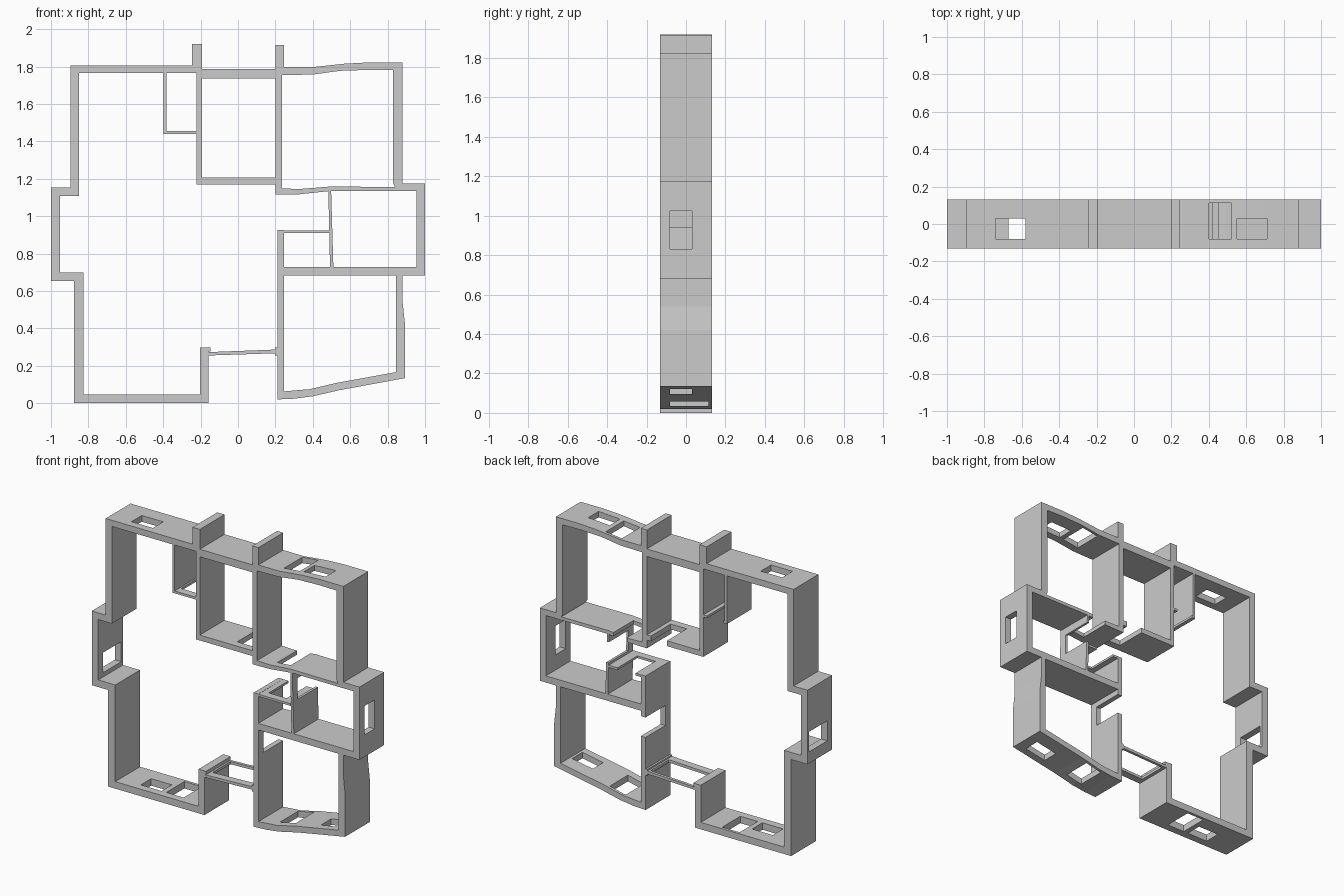
import bpy, bmesh

H = 0.132                    # half depth of the walls along y
WINDOW = (-0.08, 0.03)       # y ranges of the three opening types
BALCONY = (-0.08, 0.113)
DOOR = (-0.08, 0.2)


def prism(name, profile, y0=-H, y1=H):
    """Extrude an x/z outline along y."""
    bm = bmesh.new()
    face = bm.faces.new([bm.verts.new((x, y0, z)) for x, z in profile])
    ext = bmesh.ops.extrude_face_region(bm, geom=[face])
    for v in ext["geom"]:
        if isinstance(v, bmesh.types.BMVert):
            v.co.y = y1
    bmesh.ops.recalc_face_normals(bm, faces=bm.faces)
    me = bpy.data.meshes.new(name)
    bm.to_mesh(me)
    bm.free()
    ob = bpy.data.objects.new(name, me)
    bpy.context.collection.objects.link(ob)
    return ob


def rect(x0, x1, z0, z1):
    return [(x0, z0), (x1, z0), (x1, z1), (x0, z1)]


def wall(name, profile, *openings):
    """Wall with openings given as (x0, x1, z0, z1, y range)."""
    ob = prism(name, profile)
    cutters = []
    for x0, x1, z0, z1, (y0, y1) in openings:
        c = prism("cutter", rect(x0, x1, z0, z1), y0, y1)
        c.hide_render = True
        m = ob.modifiers.new("opening", 'BOOLEAN')
        m.operation, m.solver, m.object = 'DIFFERENCE', 'EXACT', c
        cutters.append(c)
    if cutters:
        dg = bpy.context.evaluated_depsgraph_get()
        me = bpy.data.meshes.new_from_object(ob.evaluated_get(dg))
        ob.modifiers.clear()
        ob.data = me
        for c in cutters:
            bpy.data.objects.remove(c)
    return ob


# Left outer wall with the middle room's side and floor-plan base
wall("left_outer_wall", [
    (-0.193, 1.92), (-0.247, 1.92), (-0.247, 1.806), (-0.896, 1.806),
    (-0.896, 1.153), (-1.0, 1.153), (-1.0, 0.652), (-0.878, 0.652),
    (-0.878, 0), (-0.158, 0), (-0.158, 0.275),
    (-0.147, 0.275), (-0.147, 0.298), (-0.203, 0.298), (-0.203, 0.047),
    (-0.825, 0.047), (-0.825, 0.7), (-0.952, 0.7), (-0.952, 1.108),
    (-0.85, 1.108), (-0.85, 1.764), (-0.222, 1.764), (-0.222, 1.17),
    (0.2, 1.17), (0.2, 1.206), (-0.193, 1.206)],
    (-0.74, -0.58, 1.7, 1.85, WINDOW),
    (-1.1, -0.9, 0.73, 0.865, BALCONY),
    (-0.67, -0.515, -0.1, 0.1, WINDOW),
    (-0.48, -0.35, -0.1, 0.1, BALCONY),
    (0.05, 0.17, 1.1, 1.25, DOOR))

wall("upper_middle_wall", rect(-0.193, 0.2, 1.735, 1.786))

# Upper right room: left wall and stub, bent top wall, right wall
wall("upper_right_wall", [
    (0.2, 1.914), (0.245, 1.914), (0.245, 1.797), (0.4, 1.797),
    (0.57, 1.815), (0.7, 1.822), (0.88, 1.822), (0.88, 1.155),
    (0.84, 1.155), (0.83, 1.174), (0.83, 1.78), (0.7, 1.782),
    (0.545, 1.777), (0.4, 1.757), (0.235, 1.754), (0.235, 1.115), (0.2, 1.115)],
    (0.4, 0.52, 1.7, 1.9, BALCONY), (0.55, 0.71, 1.7, 1.9, WINDOW))

# Wall between the upper right room and the bay below it
wall("right_dividing_wall", [
    (0.235, 1.115), (0.33, 1.117), (0.49, 1.134), (0.88, 1.134),
    (0.88, 1.156), (0.49, 1.158), (0.33, 1.145), (0.235, 1.148)],
    (0.35, 0.45, 1.05, 1.25, DOOR))

# Right bay, bracket shaped, with its window
wall("right_bay", [
    (0.88, 1.174), (1.0, 1.174), (1.0, 0.682), (0.245, 0.682),
    (0.245, 0.727), (0.955, 0.727), (0.955, 1.134), (0.88, 1.134)],
    (0.9, 1.1, 0.83, 1.025, WINDOW))

# Lower right room: side, bent bottom and right wall
wall("lower_right_wall", [
    (0.21, 0.925), (0.21, 0.02), (0.3, 0.024), (0.4, 0.037), (0.545, 0.07),
    (0.893, 0.134), (0.893, 0.42), (0.88, 0.54), (0.88, 0.682),
    (0.845, 0.682), (0.845, 0.166), (0.52, 0.107), (0.385, 0.075),
    (0.245, 0.063), (0.245, 0.925)],
    (0.37, 0.49, -0.1, 0.2, BALCONY),
    (0.675, 0.83, 0, 0.25, WINDOW),
    (0.15, 0.3, 0.51, 0.645, DOOR))

# Thin partitions of the small box room
wall("box_room_top", rect(0.245, 0.486, 0.909, 0.924),
     (0.285, 0.42, 0.85, 1.0, DOOR))
wall("box_room_side", [(0.492, 0.727), (0.51, 0.727), (0.498, 1.134), (0.483, 1.134)],
     (0.4, 0.6, 0.94, 1.08, DOOR))

# Service duct beside the middle room
wall("duct", [
    (-0.397, 1.764), (-0.397, 1.438), (-0.222, 1.438), (-0.222, 1.454),
    (-0.381, 1.454), (-0.381, 1.764)],
    (-0.37, -0.25, 1.4, 1.5, DOOR))

# Glazed balcony front: thin frame around one large opening
wall("balcony_frame", [(-0.158, 0.255), (0.21, 0.267), (0.21, 0.287), (-0.158, 0.273)],
     (-0.135, 0.185, 0.2, 0.35, BALCONY))
prism("balcony_end_post", rect(0.197, 0.21, 0.255, 0.297))
